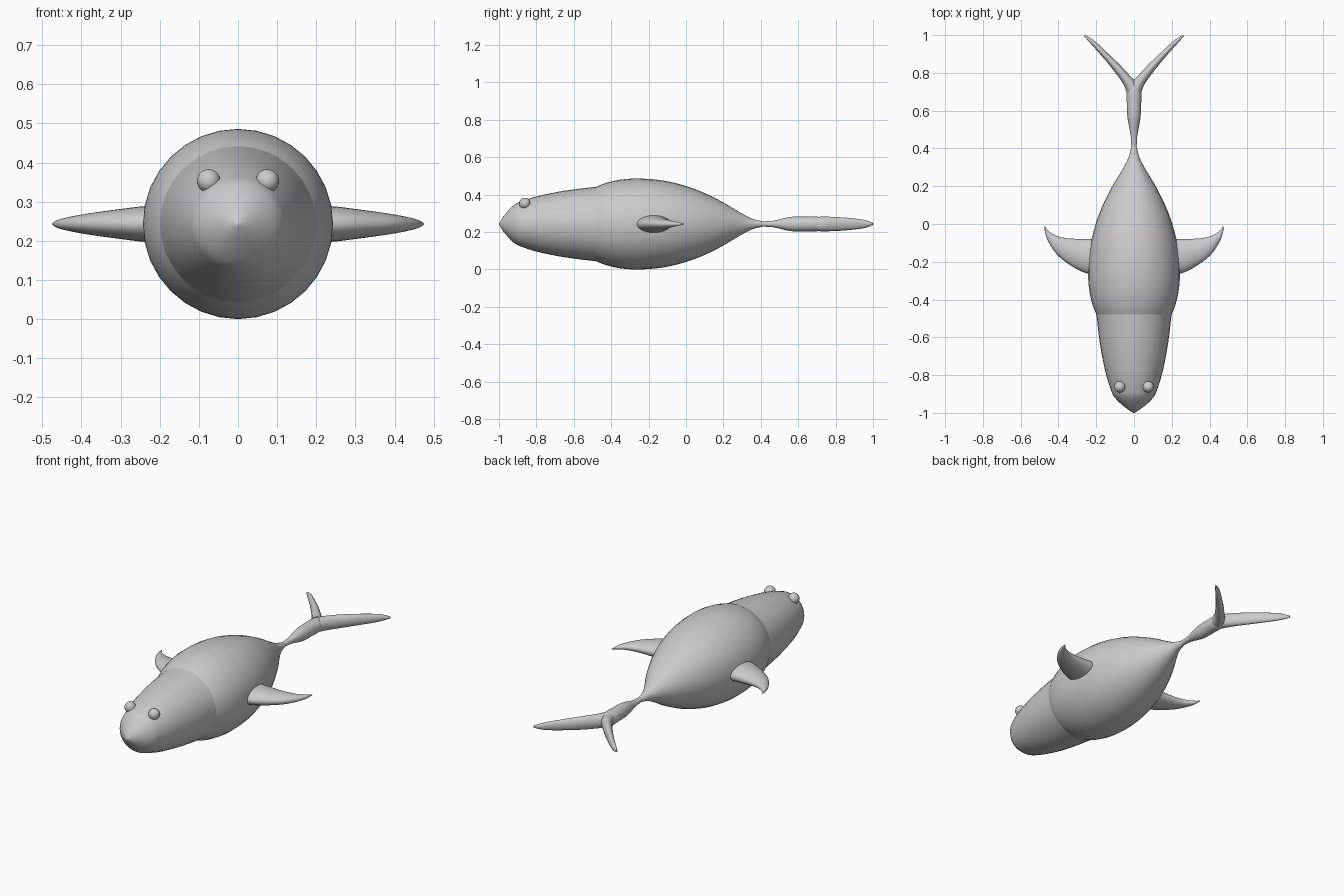
import bpy
import bmesh
import math
from mathutils import Vector

cube = bpy.data.objects.get("Cube")
if cube:
    bpy.data.objects.remove(cube)

MID = 0.243  # height of the body axis

grey = bpy.data.materials.new("plain_grey")
grey.use_nodes = True
grey.diffuse_color = (0.6, 0.6, 0.6, 1)
grey.node_tree.nodes["Principled BSDF"].inputs["Base Color"].default_value = (0.6, 0.6, 0.6, 1)


def finish(name, bm):
    bmesh.ops.recalc_face_normals(bm, faces=bm.faces)
    mesh = bpy.data.meshes.new(name)
    bm.to_mesh(mesh)
    bm.free()
    mesh.materials.append(grey)
    obj = bpy.data.objects.new(name, mesh)
    bpy.context.collection.objects.link(obj)
    bpy.ops.object.select_all(action="DESELECT")
    obj.select_set(True)
    bpy.context.view_layer.objects.active = obj
    bpy.ops.object.shade_smooth_by_angle(angle=math.radians(50))
    return obj


def smooth_path(points, steps):
    """Catmull-Rom interpolation through the given tuples."""
    pts = [Vector(p) for p in points]
    pts = [2 * pts[0] - pts[1]] + pts + [2 * pts[-1] - pts[-2]]
    out = []
    for a, b, c, d in zip(pts, pts[1:], pts[2:], pts[3:]):
        for i in range(steps):
            t = i / steps
            out.append(0.5 * (2 * b + (c - a) * t + (2 * a - 5 * b + 4 * c - d) * t * t
                              + (3 * b - a - 3 * c + d) * t ** 3))
    return out + [pts[-2]]


def loft(name, rails, sides=32, steps=4):
    """Elliptical tube; each station is (edge A x, y, edge B x, y, half height)."""
    bm = bmesh.new()
    rings = []
    for ax, ay, bx, by, h in smooth_path(rails, steps):
        mid, half = Vector((ax + bx, ay + by)) / 2, Vector((ax - bx, ay - by)) / 2
        ring = []
        for k in range(sides):
            t = 2 * math.pi * k / sides
            p = mid + half * math.cos(t)
            ring.append(bm.verts.new((p.x, p.y, MID + h * math.sin(t))))
        rings.append(ring)
    for r0, r1 in zip(rings, rings[1:]):
        for k in range(sides):
            n = (k + 1) % sides
            bm.faces.new((r0[k], r0[n], r1[n], r1[k]))
    bm.faces.new(rings[0])
    bm.faces.new(rings[-1])
    return finish(name, bm)


def round_loft(name, profile):
    return loft(name, [(r, y, -r, y, r) for y, r in profile])


# Head, trunk and tail stem share one axis
round_loft("head", [(-1, 0.003), (-0.98, 0.035), (-0.945, 0.077), (-0.91, 0.108), (-0.87, 0.125),
                    (-0.8, 0.147), (-0.7, 0.169), (-0.6, 0.185), (-0.48, 0.199)])
round_loft("trunk", [(-0.48, 0.199), (-0.43, 0.219), (-0.35, 0.237), (-0.25, 0.243), (-0.12, 0.232),
                     (0, 0.203), (0.1, 0.165), (0.2, 0.115), (0.28, 0.067), (0.35, 0.03),
                     (0.41, 0.014)])
loft("tail_stem", [(0.014, 0.41, -0.014, 0.41, 0.014), (0.018, 0.47, -0.018, 0.47, 0.018),
                   (0.034, 0.56, -0.034, 0.56, 0.038), (0.038, 0.64, -0.038, 0.64, 0.039),
                   (0.038, 0.7, -0.038, 0.7, 0.039), (0.01, 0.75, -0.01, 0.75, 0.03)])

for side, s in (("left", 1), ("right", -1)):
    # Tail fork
    fork = [(0.036, 0.69, -0.02, 0.745, 0.039), (0.058, 0.743, 0.012, 0.775, 0.039),
            (0.11, 0.815, 0.072, 0.84, 0.036), (0.167, 0.885, 0.14, 0.905, 0.03),
            (0.225, 0.95, 0.206, 0.966, 0.021), (0.265, 0.995, 0.256, 1.0, 0.006)]
    loft(side + "_tail_fork", [(s * a, b, s * c, d, h) for a, b, c, d, h in fork], 24)

    # Swept side fin
    fin = [(0.15, -0.275, 0.15, -0.08, 0.05), (0.235, -0.265, 0.235, -0.08, 0.046),
           (0.31, -0.235, 0.295, -0.079, 0.038), (0.4, -0.17, 0.365, -0.074, 0.027),
           (0.45, -0.1, 0.42, -0.058, 0.017), (0.47, -0.048, 0.456, -0.033, 0.009),
           (0.475, -0.01, 0.473, -0.01, 0.002)]
    loft(side + "_fin", [(s * a, b, s * c, d, h) for a, b, c, d, h in fin], 24)

    # Eye
    bm = bmesh.new()
    bmesh.ops.create_uvsphere(bm, u_segments=24, v_segments=12, radius=0.03)
    bmesh.ops.translate(bm, verts=bm.verts, vec=(s * 0.075, -0.862, 0.353))
    finish(side + "_eye", bm)
